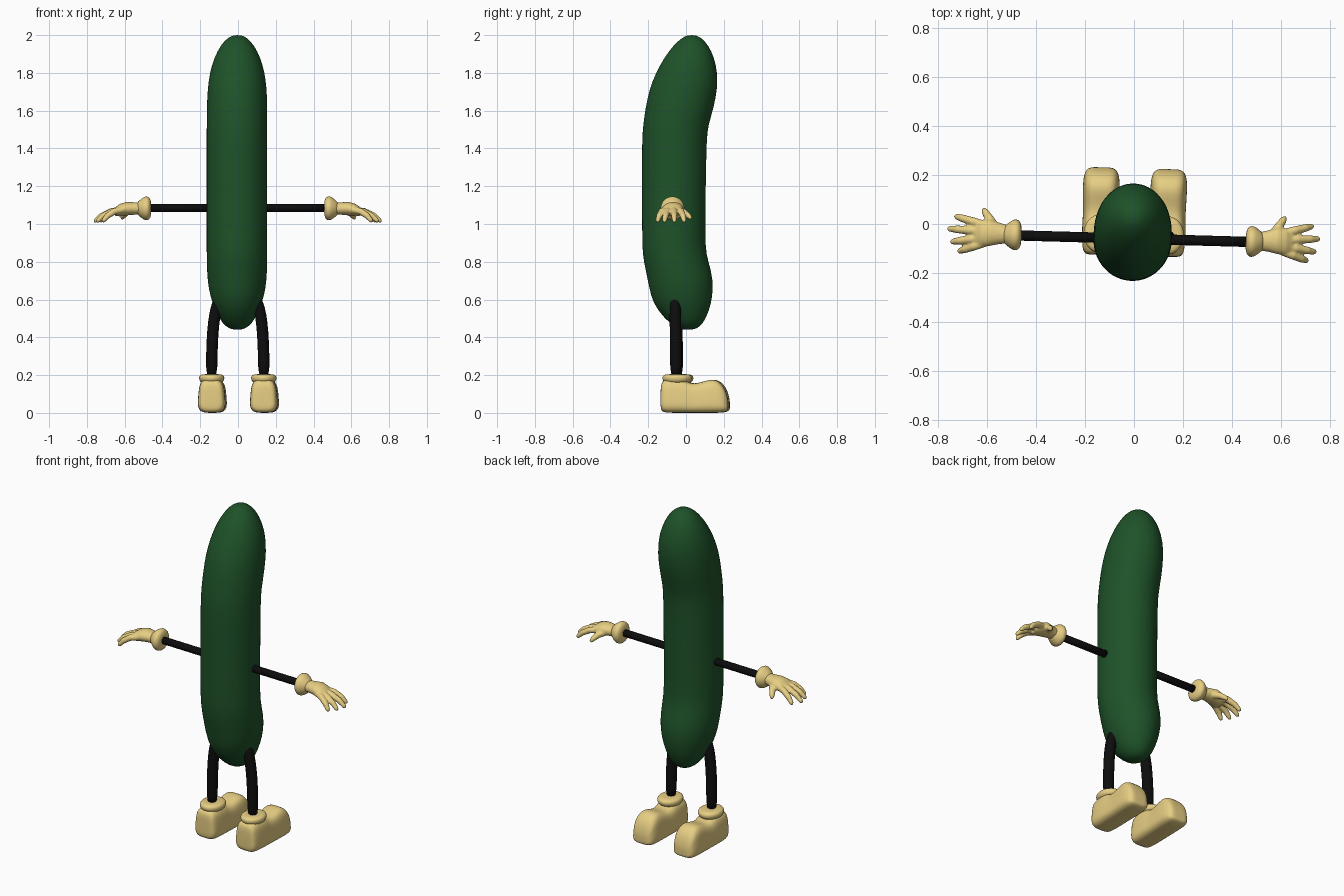
import bpy, bmesh, math
from mathutils import Vector, Matrix

TWIST = Matrix.Rotation(-0.028, 4, 'Z')   # whole figure is turned very slightly


def material(name, rgb):
    m = bpy.data.materials.new(name)
    m.diffuse_color = (*rgb, 1)
    return m


GREEN = material("green_skin", (0.013, 0.085, 0.022))
BLACK = material("black_limb", (0.004, 0.004, 0.004))
CREAM = material("cream", (0.80, 0.62, 0.23))


def loft(bm, rings, n=24, e=2.0, flare=0.0):
    """Rings are (centre, axis_a, axis_b); e is the superellipse power, flare widens the underside."""
    def p(v):
        return math.copysign(abs(v) ** (2 / e), v)
    loops = []
    for c, a, b in rings:
        loop = []
        for i in range(n):
            t = 2 * math.pi * i / n
            u, w = p(math.cos(t)), p(math.sin(t))
            loop.append(bm.verts.new(Vector(c) + Vector(a) * u * (1 - flare * w) + Vector(b) * w))
        loops.append(loop)
    for l, m in zip(loops, loops[1:]):
        for i in range(n):
            j = (i + 1) % n
            bm.faces.new((l[i], l[j], m[j], m[i]))
    bm.faces.new(loops[0])
    bm.faces.new(loops[-1])


def tube(bm, pts, radii, n=16):
    """Round tube along a path."""
    pts = [Vector(p) for p in pts]
    rings = []
    for i, (p, r) in enumerate(zip(pts, radii)):
        t = (pts[min(i + 1, len(pts) - 1)] - pts[max(i - 1, 0)]).normalized()
        a = t.cross(Vector((0, 1, 0))).normalized()
        rings.append((p, a * r, t.cross(a) * r))
    loft(bm, rings, n)


def finish(name, bm, mat, side=1, subsurf=0, voxel=0):
    """Mirror to the wanted side, twist, and make the object."""
    bm.transform(TWIST @ Matrix.Diagonal((side, 1, 1, 1)))
    bmesh.ops.recalc_face_normals(bm, faces=bm.faces)
    for f in bm.faces:
        f.smooth = True
    me = bpy.data.meshes.new(name)
    bm.to_mesh(me)
    bm.free()
    me.materials.append(mat)
    ob = bpy.data.objects.new(name, me)
    bpy.context.collection.objects.link(ob)
    if voxel:
        r = ob.modifiers.new("fuse", 'REMESH')
        r.mode, r.voxel_size, r.use_smooth_shade = 'VOXEL', voxel, True
        s = ob.modifiers.new("soften", 'SMOOTH')
        s.factor, s.iterations = 0.5, 3
    if subsurf:
        s = ob.modifiers.new("subsurf", 'SUBSURF')
        s.levels = s.render_levels = subsurf
    return ob


# Body: bent capsule, (z, half width, front y, back y)
profile = [
    (0.44, 0.025, -0.02, 0.04), (0.455, 0.060, -0.06, 0.075), (0.50, 0.098, -0.115, 0.107),
    (0.58, 0.132, -0.176, 0.135), (0.66, 0.153, -0.195, 0.145), (0.75, 0.160, -0.213, 0.137),
    (0.84, 0.161, -0.232, 0.105), (0.95, 0.161, -0.233, 0.103), (1.20, 0.161, -0.234, 0.105),
    (1.45, 0.161, -0.234, 0.110), (1.52, 0.161, -0.228, 0.118), (1.62, 0.161, -0.215, 0.149),
    (1.72, 0.157, -0.193, 0.167), (1.80, 0.146, -0.160, 0.167), (1.88, 0.124, -0.117, 0.151),
    (1.95, 0.087, -0.064, 0.117), (1.987, 0.050, -0.020, 0.080), (2.0, 0.020, 0.01, 0.05)]
bm = bmesh.new()
loft(bm, [((-0.004, (f + b) / 2, z), (w, 0, 0), (0, (b - f) / 2, 0)) for z, w, f, b in profile], 32)
finish("body", bm, GREEN, subsurf=1)

for side, tag in ((1, "right"), (-1, "left")):
    # Arm
    bm = bmesh.new()
    tube(bm, [(0.10, -0.060, 1.085), (0.50, -0.060, 1.085)], (0.021, 0.021))
    finish("arm_" + tag, bm, BLACK, side)

    # Leg, curving in under the body
    bm = bmesh.new()
    tube(bm, [(0.138, -0.05, 0.18), (0.138, -0.05, 0.30), (0.133, -0.052, 0.43), (0.122, -0.053, 0.52),
              (0.108, -0.054, 0.585), (0.100, -0.054, 0.61)], (0.031, 0.031, 0.031, 0.031, 0.029, 0.015))
    finish("leg_" + tag, bm, BLACK, side, subsurf=1)

    # Glove cuff
    bm = bmesh.new()
    xs = (0.458, 0.461, 0.472, 0.490, 0.507, 0.525, 0.535)
    tube(bm, [(x, -0.058, 1.083) for x in xs], (0.025, 0.048, 0.063, 0.065, 0.053, 0.039, 0.025), 24)
    finish("glove_cuff_" + tag, bm, CREAM, side, subsurf=1)

    # Glove hand: palm plus drooping fingers, fused together
    bm = bmesh.new()
    palm = [(0.51, -0.057, 0.036, 1.082, 0.032), (0.55, -0.054, 0.044, 1.082, 0.033),
            (0.59, -0.052, 0.055, 1.081, 0.036), (0.625, -0.056, 0.056, 1.073, 0.033),
            (0.65, -0.060, 0.048, 1.066, 0.022)]
    loft(bm, [((x, y, z), (0, hy, 0), (0, 0, hz)) for x, y, hy, z, hz in palm])
    for base, tip, end in ((-0.022, 0.012, 0.732), (-0.048, -0.040, 0.760),
                           (-0.072, -0.094, 0.746), (-0.094, -0.132, 0.714)):
        at = lambda k, z: (0.61 + (end - 0.61) * k, base + (tip - base) * k, z)
        tube(bm, [at(0, 1.075), at(0.4, 1.067), at(0.75, 1.043), at(0.95, 1.018), at(1, 1.010)],
             (0.018, 0.018, 0.016, 0.012, 0.006), 12)
    tube(bm, [(0.565, -0.035, 1.075), (0.592, 0.005, 1.062), (0.609, 0.032, 1.042), (0.617, 0.045, 1.028)],
         (0.022, 0.019, 0.015, 0.008), 12)
    finish("glove_hand_" + tag, bm, CREAM, side, voxel=0.005)

    # Shoe, lofted heel to toe: (y, half width, bottom z, top z)
    shoe = [(-0.130, 0.035, 0.035, 0.12), (-0.128, 0.055, 0.014, 0.155), (-0.115, 0.066, 0.003, 0.175),
            (-0.08, 0.071, 0, 0.180), (-0.02, 0.072, 0, 0.180), (0.01, 0.071, 0, 0.165),
            (0.04, 0.070, 0, 0.154), (0.08, 0.071, 0, 0.160), (0.13, 0.073, 0, 0.178),
            (0.165, 0.073, 0, 0.175), (0.195, 0.070, 0.002, 0.153), (0.215, 0.062, 0.006, 0.118),
            (0.226, 0.048, 0.014, 0.078), (0.228, 0.030, 0.022, 0.055)]
    bm = bmesh.new()
    loft(bm, [((0.138, y, (lo + hi) / 2), (w, 0, 0), (0, 0, (hi - lo) / 2)) for y, w, lo, hi in shoe],
         32, e=3.6, flare=0.1)
    finish("shoe_" + tag, bm, CREAM, side, subsurf=1)

    # Shoe cuff
    bm = bmesh.new()
    loft(bm, [((0.138, -0.043, z), (r, 0, 0), (0, r * 1.17, 0)) for z, r in
              ((0.155, 0.045), (0.163, 0.060), (0.177, 0.068), (0.193, 0.068), (0.204, 0.058), (0.205, 0.028))])
    finish("shoe_cuff_" + tag, bm, CREAM, side, subsurf=1)
